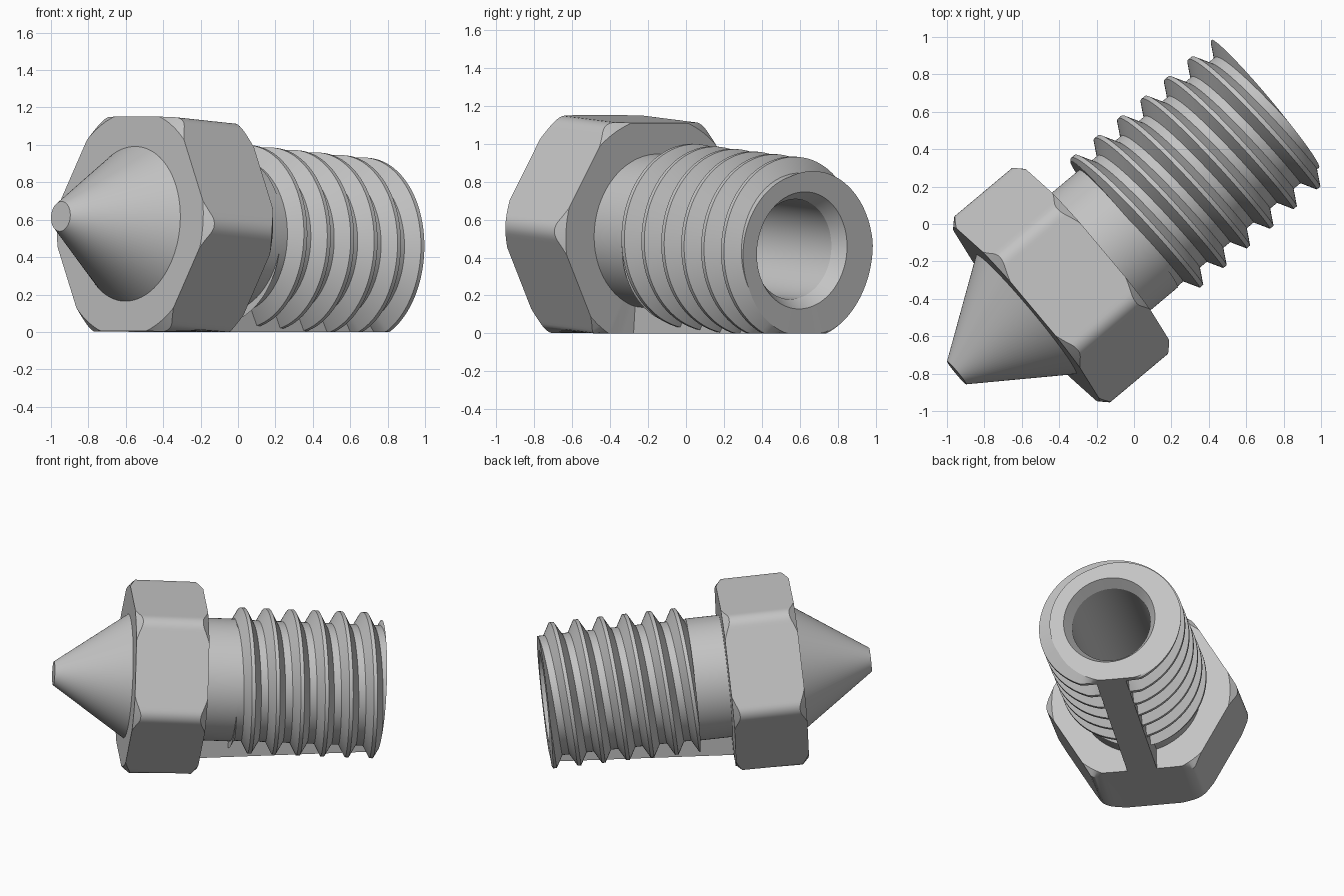
import bpy, bmesh, math
from mathutils import Vector

if "Cube" in bpy.data.objects:
    bpy.data.objects.remove(bpy.data.objects["Cube"])

# Material
metal = bpy.data.materials.new("grey_metal")
metal.use_nodes = True
colour = (0.55, 0.55, 0.55, 1)
metal.diffuse_color = colour
metal.node_tree.nodes["Principled BSDF"].inputs["Base Color"].default_value = colour

# Lying axis: turned about z and dipping slightly toward the threaded end
turn, dip = math.radians(40), math.radians(4.7)
AXIS = Vector((math.cos(dip) * math.cos(turn), math.cos(dip) * math.sin(turn), -math.sin(dip)))
SIDE = Vector((math.sin(turn), -math.cos(turn), 0))
UP = SIDE.cross(AXIS)
ORIGIN = Vector((0, 0, 0.516))


def place(along, side, up):
    """Point on the tilted axis frame, flattened where it meets the ground."""
    point = ORIGIN + AXIS * along + SIDE * side + UP * up
    point.z = max(point.z, 0)
    return point


def finish(name, bm):
    bmesh.ops.remove_doubles(bm, verts=bm.verts[:], dist=0.00002)
    bmesh.ops.recalc_face_normals(bm, faces=bm.faces[:])
    mesh = bpy.data.meshes.new(name)
    bm.to_mesh(mesh)
    bm.free()
    mesh.materials.append(metal)
    obj = bpy.data.objects.new(name, mesh)
    bpy.context.collection.objects.link(obj)
    bpy.ops.object.select_all(action='DESELECT')
    obj.select_set(True)
    bpy.context.view_layer.objects.active = obj
    bpy.ops.object.shade_smooth_by_angle(angle=math.radians(28))


def lathe(name, outline, steps):
    """Sweep an outline of (along, radius) that may vary with the angle."""
    bm = bmesh.new()
    columns = []
    for i in range(steps + 1):
        a = -math.pi + math.tau * i / steps
        columns.append([bm.verts.new(place(p, r * math.sin(a), r * math.cos(a)))
                        for p, r in outline(a)])
    for one, two in zip(columns, columns[1:]):
        for j in range(len(one) - 1):
            bm.faces.new((one[j], two[j], two[j + 1], one[j + 1]))
    finish(name, bm)


# Conical tip
lathe("nozzle_tip", lambda a: [(-1.242, 0), (-1.242, 0.08), (-0.755, 0.415), (-0.7, 0.415), (-0.7, 0)], 96)

# Hexagonal collar with rounded edges and chamfered corners
FRONT, BACK, APOTHEM, FILLET, FACE = -0.755, -0.265, 0.575, 0.1, 0.605


def hex_radius(a):
    off_flat = (a + math.pi / 6) % (math.pi / 3) - math.pi / 6
    off_corner = math.pi / 6 - abs(off_flat)
    centre = (APOTHEM - FILLET) / math.cos(math.pi / 6)
    tangent = math.atan2(FILLET / 2, APOTHEM / math.cos(math.pi / 6) - FILLET * math.tan(math.pi / 6) * math.cos(math.pi / 6))
    if off_corner < tangent:
        return centre * math.cos(off_corner) + math.sqrt(FILLET ** 2 - (centre * math.sin(off_corner)) ** 2)
    return APOTHEM / math.cos(off_flat)


def hex_outline(a):
    r = hex_radius(a)
    cut = max(0, r - FACE)
    return [(FRONT, 0), (FRONT, r - cut), (FRONT + cut, r),
            (BACK - cut, r), (BACK, r - cut), (BACK, 0)]


lathe("hex_collar", hex_outline, 240)

# Threaded shank: neck, right-hand helical thread, rear face and bore
PITCH, CREST, ROOT, START, END = 0.164, 0.487, 0.405, -0.04, 0.955
PHASE, CREST_HALF, FOOT = 0.842, 0.012, 0.058


def thread_radius(p, a):
    shift = p - PHASE - PITCH * a / math.tau
    away = abs((shift + PITCH / 2) % PITCH - PITCH / 2)
    fall = min(1, max(0, (away - CREST_HALF) / (FOOT - CREST_HALF)))
    return CREST + (ROOT - CREST) * fall


def shank_outline(a):
    rows = [(-0.7, 0), (-0.7, 0.41), (START, 0.41)]
    for turn_no in range(-8, 4):
        crest = PHASE + PITCH * (turn_no + a / math.tau)
        for offset in (-FOOT, -CREST_HALF, CREST_HALF, FOOT):
            p = min(END, max(START, crest + offset))
            rows.append((p, thread_radius(p, a)))
    return rows + [(END, 0.31), (0.88, 0.265), (-0.45, 0.265), (-0.6, 0)]


lathe("threaded_shank", shank_outline, 144)

# Flat-bottomed rib under the shank
bm = bmesh.new()
bmesh.ops.create_cube(bm, size=1)
for v in bm.verts:
    v.co = place(0.945 if v.co.x > 0 else -0.3, 0.2 * v.co.y, -0.38 if v.co.z > 0 else -0.6)
finish("base_rib", bm)
